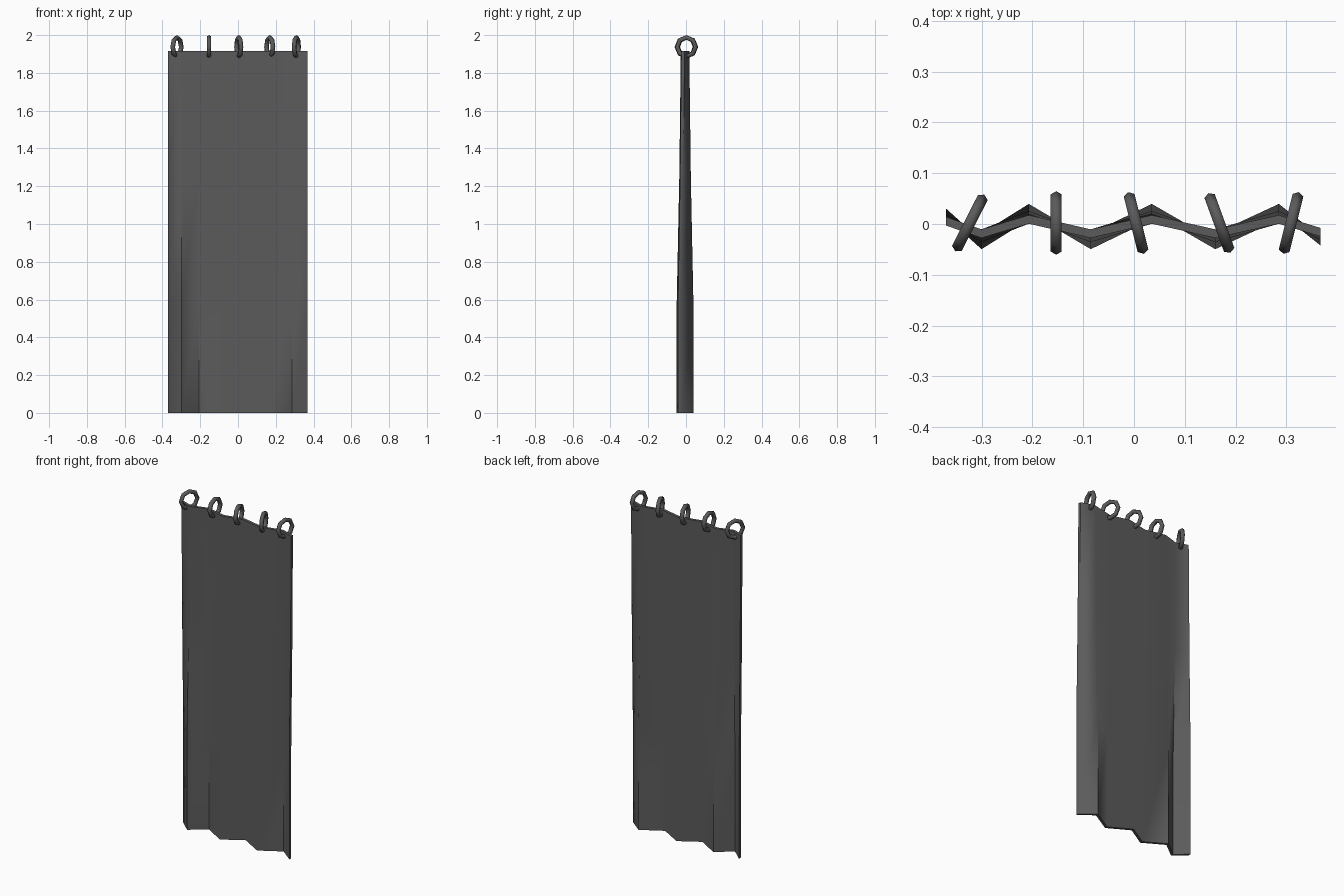
import bpy, bmesh, math

if "Cube" in bpy.data.objects:
    bpy.data.objects.remove(bpy.data.objects["Cube"])

cloth = bpy.data.materials.new("dark grey")
cloth.diffuse_color = (0.105, 0.105, 0.105, 1)
cloth.use_nodes = True
cloth.node_tree.nodes["Principled BSDF"].inputs["Base Color"].default_value = cloth.diffuse_color


def add_object(name, bm):
    bmesh.ops.recalc_face_normals(bm, faces=bm.faces)
    for f in bm.faces:
        f.smooth = True
    mesh = bpy.data.meshes.new(name)
    bm.to_mesh(mesh)
    bm.free()
    mesh.materials.append(cloth)
    ob = bpy.data.objects.new(name, mesh)
    bpy.context.collection.objects.link(ob)
    return ob


# Curtain: zigzag folds that deepen toward the hem
fold_x = [-0.37, -0.30, -0.207, -0.085, 0.035, 0.16, 0.285, 0.367]
fold_s = [0.75, -1, 1, -1, 1, -1, 1, -0.8]
levels = [(0, 0.036), (0.57, 0.036), (1.25, 0.022), (1.915, 0.014)]
half = 0.0085
bm = bmesh.new()
rings = []
for z, amp in levels:
    sides = [[bm.verts.new((x, amp * s - 0.005 + d, z)) for x, s in zip(fold_x, fold_s)]
             for d in (-half, half)]
    rings.append(sides[0] + sides[1][::-1])
n = len(rings[0])
for lo, hi in zip(rings, rings[1:]):
    for i in range(n):
        j = (i + 1) % n
        bm.faces.new((lo[i], lo[j], hi[j], hi[i]))
for r in (rings[0], rings[-1]):          # hem and top edge
    for i in range(n // 2 - 1):
        bm.faces.new((r[i], r[i + 1], r[n - 2 - i], r[n - 1 - i]))
curtain = add_object("curtain", bm)

# Hanging rings: low-poly octagonal tori, each turned a little
R, r, SEG, TUBE = 0.050, 0.0125, 8, 6
objects = [curtain]
for k, (x, turn) in enumerate([(-0.323, -27), (-0.153, 0), (0.004, 14), (0.168, 20), (0.309, -14)]):
    bm = bmesh.new()
    grid = []
    for i in range(SEG):
        a = 2 * math.pi * i / SEG
        row = []
        for j in range(TUBE):
            b = 2 * math.pi * j / TUBE
            d = R + r * math.cos(b)
            row.append(bm.verts.new((r * math.sin(b), d * math.cos(a), d * math.sin(a))))
        grid.append(row)
    for i in range(SEG):
        for j in range(TUBE):
            i2, j2 = (i + 1) % SEG, (j + 1) % TUBE
            bm.faces.new((grid[i][j], grid[i2][j], grid[i2][j2], grid[i][j2]))
    ob = add_object("hanging_ring_%d" % (k + 1), bm)
    ob.location = (x, 0.002, 1.9375)
    ob.rotation_euler.z = math.radians(turn)
    objects.append(ob)

# Smooth cloth and rings while keeping the sheet edges crisp
for ob in objects:
    bpy.ops.object.select_all(action='DESELECT')
    ob.select_set(True)
    bpy.context.view_layer.objects.active = ob
    bpy.ops.object.shade_smooth_by_angle(angle=math.radians(62))
